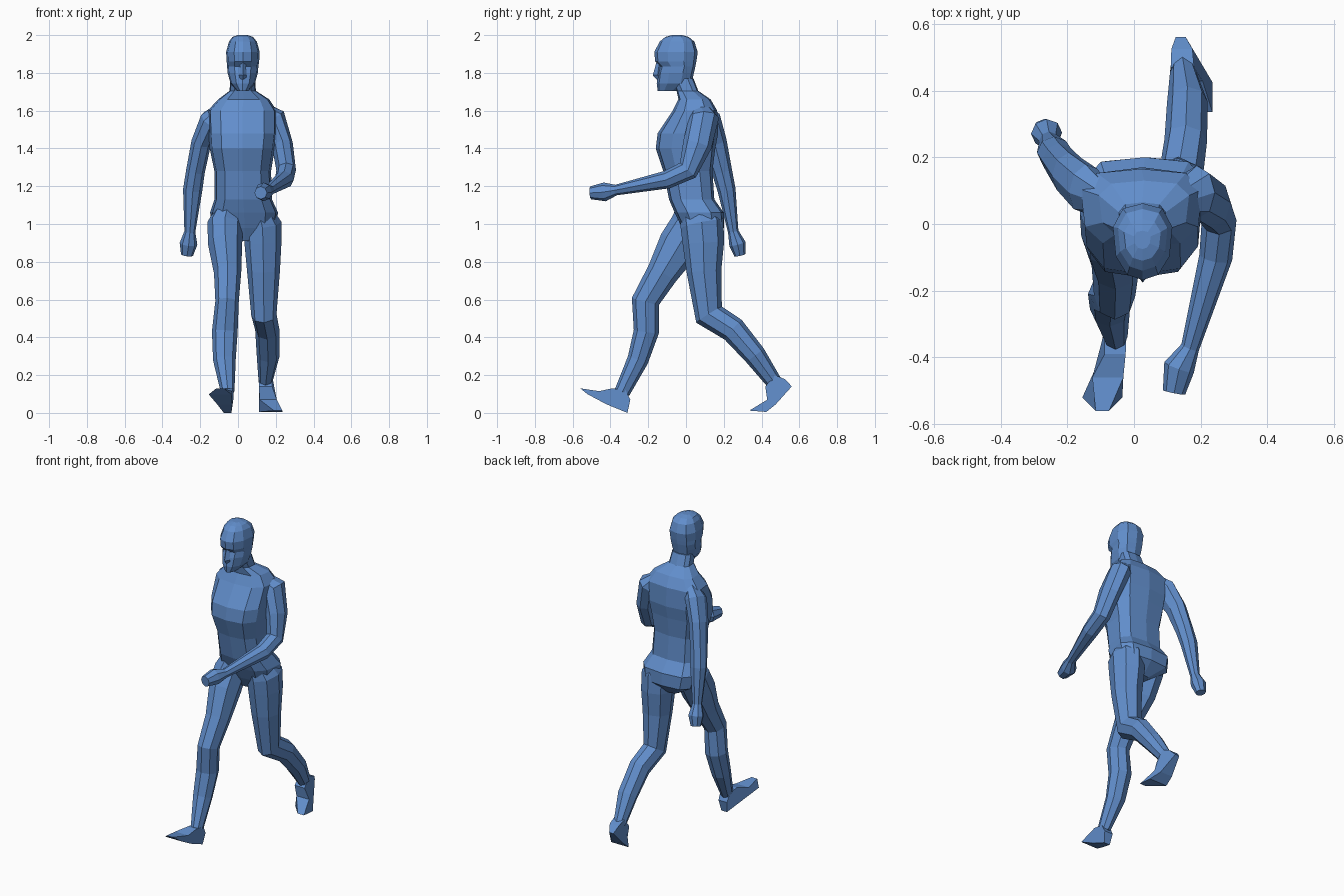
import bpy, bmesh, math
from mathutils import Vector

# One blue for the whole figure
blue = bpy.data.materials.new("blue")
blue.diffuse_color = (0.12, 0.27, 0.60, 1)


def finish(name, rings):
    """Skin a list of equal-length point rings and cap both ends."""
    bm = bmesh.new()
    vs = [[bm.verts.new(p) for p in r] for r in rings]
    n = len(vs[0])
    for a, b in zip(vs, vs[1:]):
        for i in range(n):
            j = (i + 1) % n
            bm.faces.new((a[i], a[j], b[j], b[i]))
    bm.faces.new(vs[0])
    bm.faces.new(vs[-1])
    bmesh.ops.recalc_face_normals(bm, faces=bm.faces)
    me = bpy.data.meshes.new(name)
    bm.to_mesh(me)
    bm.free()
    me.materials.append(blue)
    ob = bpy.data.objects.new(name, me)
    bpy.context.collection.objects.link(ob)
    return ob


def body(name, rows, n, power, taper):
    """Stack of level sections, each (z, x min, x max, y front, y back)."""
    rings = []
    for z, x0, x1, yf, yb in rows:
        ring = []
        for i in range(n):
            a = 2 * math.pi * (i + 0.5) / n
            c, s = math.cos(a), math.sin(a)
            c = math.copysign(abs(c / math.cos(math.pi / n)) ** power, c)
            s = math.copysign(min(1, abs(s) * 1.04) ** power, s)
            c *= 1 + taper * min(s, 0)
            ring.append(((x0 + x1) / 2 + c * (x1 - x0) / 2,
                         (yf + yb) / 2 + s * (yb - yf) / 2, z))
        rings.append(ring)
    return finish(name, rings)


def limb(name, rows, n=8):
    """Tube along joints, each (x, y, z, radius sideways, radius in depth)."""
    pts = [Vector(r[:3]) for r in rows]
    rings = []
    for k, r in enumerate(rows):
        t = Vector()
        if k > 0:
            t += (pts[k] - pts[k - 1]).normalized()
        if k < len(pts) - 1:
            t += (pts[k + 1] - pts[k]).normalized()
        t.normalize()
        side = Vector((1, 0, 0))
        side = (side - t * side.dot(t)).normalized()
        up = t.cross(side)
        angles = [2 * math.pi * i / n for i in range(n)]
        rings.append([pts[k] + side * r[3] * math.cos(a) + up * r[4] * math.sin(a)
                      for a in angles])
    return finish(name, rings)


def foot(name, pts):
    """Side outline of (y, z, x min, x max), spanned between both sides."""
    return finish(name, [[(p[2], p[0], p[1]) for p in pts],
                         [(p[3], p[0], p[1]) for p in pts]])


# Torso from crotch to neck
body("torso", [
    (0.91, -0.02, 0.09, 0.02, 0.13),
    (0.98, -0.13, 0.20, -0.02, 0.20),
    (1.06, -0.148, 0.212, -0.06, 0.20),
    (1.13, -0.125, 0.18, -0.09, 0.15),
    (1.28, -0.125, 0.175, -0.12, 0.14),
    (1.40, -0.15, 0.195, -0.16, 0.155),
    (1.48, -0.155, 0.205, -0.15, 0.17),
    (1.60, -0.16, 0.205, -0.07, 0.165),
    (1.66, -0.105, 0.165, -0.04, 0.13),
    (1.705, -0.045, 0.095, -0.05, 0.065),
    (1.77, -0.04, 0.09, -0.08, 0.04)], 10, 0.65, 0.15)

# Head and nose
body("head", [
    (1.705, -0.005, 0.055, -0.15, -0.04),
    (1.745, -0.04, 0.09, -0.155, 0.03),
    (1.80, -0.055, 0.105, -0.148, 0.042),
    (1.835, -0.058, 0.108, -0.138, 0.05),
    (1.86, -0.06, 0.112, -0.163, 0.055),
    (1.91, -0.063, 0.115, -0.168, 0.062),
    (1.965, -0.048, 0.10, -0.14, 0.045),
    (1.99, -0.03, 0.08, -0.11, 0.015),
    (2.0, 0.0, 0.05, -0.075, -0.02)], 10, 0.85, 0.25)
limb("nose", [(0.026, -0.14, 1.86, 0.014, 0.015),
              (0.026, -0.15, 1.79, 0.020, 0.026),
              (0.026, -0.14, 1.765, 0.018, 0.012)], 4)

# Arms with closed hands
limb("forward_arm", [
    (0.12, 0.07, 1.62, 0.030, 0.045),
    (0.188, 0.095, 1.56, 0.065, 0.080),
    (0.235, 0.06, 1.42, 0.056, 0.077),
    (0.255, 0.01, 1.285, 0.052, 0.057),
    (0.245, -0.10, 1.235, 0.050, 0.048),
    (0.168, -0.37, 1.18, 0.028, 0.028),
    (0.135, -0.43, 1.17, 0.047, 0.050),
    (0.12, -0.505, 1.165, 0.034, 0.034)])
limb("backward_arm", [
    (-0.08, 0.07, 1.62, 0.030, 0.045),
    (-0.145, 0.105, 1.55, 0.058, 0.080),
    (-0.195, 0.15, 1.43, 0.053, 0.067),
    (-0.225, 0.19, 1.28, 0.050, 0.054),
    (-0.24, 0.215, 1.18, 0.051, 0.048),
    (-0.255, 0.25, 0.96, 0.029, 0.028),
    (-0.262, 0.272, 0.895, 0.047, 0.044),
    (-0.27, 0.285, 0.835, 0.032, 0.030)])

# Legs
limb("forward_leg", [
    (-0.045, 0.05, 1.11, 0.055, 0.085),
    (-0.068, 0.03, 1.00, 0.095, 0.110),
    (-0.068, -0.035, 0.89, 0.090, 0.112),
    (-0.055, -0.125, 0.74, 0.072, 0.084),
    (-0.058, -0.215, 0.59, 0.062, 0.074),
    (-0.070, -0.21, 0.43, 0.068, 0.067),
    (-0.072, -0.255, 0.28, 0.060, 0.056),
    (-0.055, -0.338, 0.11, 0.036, 0.042)])
limb("backward_leg", [
    (0.105, 0.05, 1.11, 0.055, 0.085),
    (0.130, 0.085, 1.00, 0.100, 0.115),
    (0.132, 0.092, 0.90, 0.098, 0.110),
    (0.135, 0.095, 0.75, 0.087, 0.092),
    (0.137, 0.122, 0.52, 0.067, 0.080),
    (0.155, 0.25, 0.44, 0.064, 0.069),
    (0.160, 0.365, 0.305, 0.061, 0.059),
    (0.145, 0.468, 0.16, 0.036, 0.042)])

# Feet: heel strike in front, push-off behind
foot("forward_foot", [
    (-0.31, 0.0, -0.075, -0.035), (-0.295, 0.07, -0.085, -0.025),
    (-0.32, 0.12, -0.088, -0.022), (-0.39, 0.13, -0.088, -0.025),
    (-0.46, 0.115, -0.125, -0.032), (-0.56, 0.13, -0.115, -0.075),
    (-0.52, 0.098, -0.155, -0.035), (-0.42, 0.045, -0.11, -0.03)])
foot("backward_foot", [
    (0.335, 0.012, 0.19, 0.235), (0.43, 0.07, 0.115, 0.205),
    (0.42, 0.14, 0.11, 0.18), (0.47, 0.20, 0.11, 0.18),
    (0.525, 0.178, 0.112, 0.175), (0.56, 0.14, 0.125, 0.155),
    (0.475, 0.045, 0.11, 0.195), (0.425, 0.005, 0.11, 0.235)])
